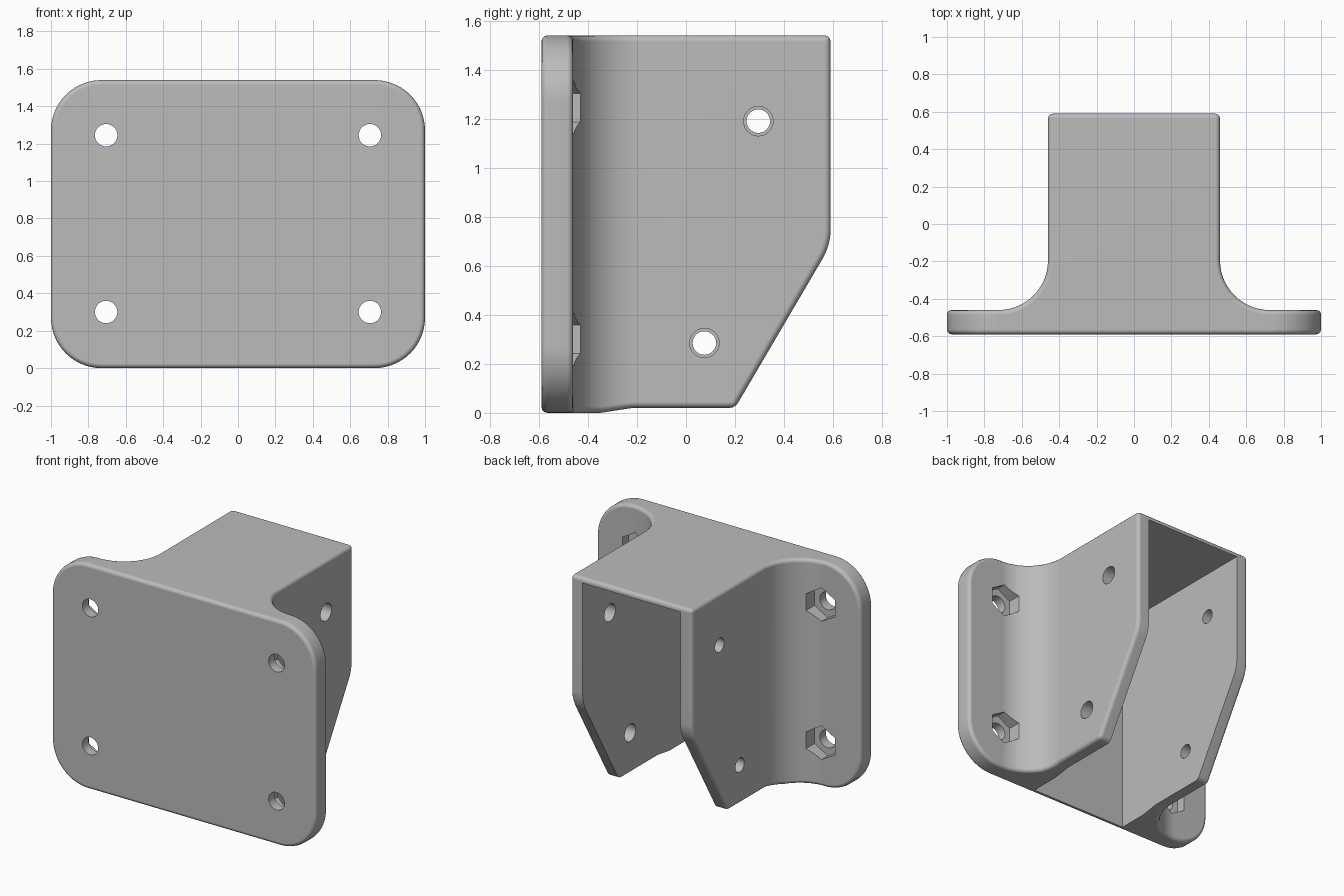
import bpy, bmesh, math
from math import sin, cos, radians

cube = bpy.data.objects.get("Cube")
if cube:
    bpy.data.objects.remove(cube, do_unlink=True)

grey = bpy.data.materials.new("light_grey")
grey.use_nodes = True
color = (0.5, 0.5, 0.5, 1)
grey.diffuse_color = color
grey.node_tree.nodes["Principled BSDF"].inputs["Base Color"].default_value = color


def arc(cx, cy, r, start, end, n=14):
    """Points along a circular arc, angles in degrees."""
    angles = [radians(start + (end - start) * i / n) for i in range(n + 1)]
    return [(cx + r * cos(a), cy + r * sin(a)) for a in angles]


def prism(name, points, axis, lo, hi):
    """Extrude a closed 2D outline along one axis."""
    place = {"X": lambda u, v, w: (w, u, v),
             "Y": lambda u, v, w: (u, w, v),
             "Z": lambda u, v, w: (u, v, w)}[axis]
    bm = bmesh.new()
    rings = [[bm.verts.new(place(u, v, w)) for u, v in points] for w in (lo, hi)]
    for ring in rings:
        bm.faces.new(ring)
    for i in range(len(points)):
        j = (i + 1) % len(points)
        bm.faces.new((rings[0][i], rings[0][j], rings[1][j], rings[1][i]))
    bmesh.ops.recalc_face_normals(bm, faces=bm.faces)
    mesh = bpy.data.meshes.new(name)
    bm.to_mesh(mesh)
    bm.free()
    mesh.materials.append(grey)
    obj = bpy.data.objects.new(name, mesh)
    bpy.context.collection.objects.link(obj)
    return obj


def circle(cx, cy, r, n=32, turn=0):
    return arc(cx, cy, r, turn, turn + 360, n)[:-1]


# Plan outline: wide plate flowing through fillets into the box
half = [(1.2, -0.59), (1.2, -0.46)] + arc(0.725, -0.195, 0.265, 270, 180) + [(0.46, 0.8)]
plan = half + [(-x, y) for x, y in reversed(half)]
bracket = prism("mounting_bracket", plan, "Z", -0.2, 1.8)
cutters = []


def boolean(cutter, operation="DIFFERENCE"):
    cutter.hide_render = True
    mod = bracket.modifiers.new(cutter.name, "BOOLEAN")
    mod.operation, mod.object, mod.solver = operation, cutter, "EXACT"
    cutters.append(cutter)


# Rounded corners of the plate
R, H = 0.27, 1.54
corners = (arc(1 - R, R, R, 270, 360) + arc(1 - R, H - R, R, 0, 90)
           + arc(R - 1, H - R, R, 90, 180) + arc(R - 1, R, R, 180, 270))
boolean(prism("plate_outline", corners, "Y", -2, 2), "INTERSECT")

# Straight back and slanted lower rear of the side walls
slant = ([(-0.48, -0.02), (-0.22, 0.02), (0.2, 0.02)]
         + arc(0.35, 0.75, 0.24, -30.5, 0, 6)
         + [(0.59, 2), (1, 2), (1, -0.5), (-0.48, -0.5)])
boolean(prism("rear_slant", slant, "X", -2, 2))

# Soft outer edges
bevel = bracket.modifiers.new("soft_edges", "BEVEL")
bevel.width, bevel.segments = 0.025, 3
bevel.limit_method, bevel.angle_limit = "ANGLE", radians(35)
bevel.use_clamp_overlap = False

# Cavity open at the back and underneath
w = 0.37
boolean(prism("cavity", [(-w, -0.555), (w, -0.555), (w, 1), (-w, 1)], "Z", -1, 1.505))

# Cross holes, larger in the left wall
for i, (y, z) in enumerate([(0.295, 1.19), (0.075, 0.285)]):
    boolean(prism(f"left_wall_hole_{i}", circle(y, z, 0.06), "X", 0.1, 1))
    boolean(prism(f"right_wall_hole_{i}", circle(y, z, 0.048), "X", -1, -0.1))

# Plate screw holes with hexagonal nut pockets behind
for side in (-1, 1):
    for z in (0.30, 1.245):
        x = 0.705 * side
        boolean(prism("screw_hole", circle(x, z, 0.06), "Y", -1, -0.4))
        boolean(prism("nut_pocket", circle(x, z, 0.115, 6, 30), "Y", -0.525, -0.2))

# Bake the modifiers and drop the helpers
graph = bpy.context.evaluated_depsgraph_get()
baked = bpy.data.meshes.new_from_object(bracket.evaluated_get(graph))
bracket.modifiers.clear()
bracket.data = baked
baked.name = "mounting_bracket"
baked.materials.clear()
baked.materials.append(grey)
for cutter in cutters:
    bpy.data.objects.remove(cutter, do_unlink=True)

# Smooth shading with crisp edges
bpy.ops.object.select_all(action="DESELECT")
bracket.select_set(True)
bpy.context.view_layer.objects.active = bracket
bpy.ops.object.shade_smooth_by_angle(angle=radians(32))
normals = bracket.modifiers.new("even_shading", "WEIGHTED_NORMAL")
normals.keep_sharp = True
